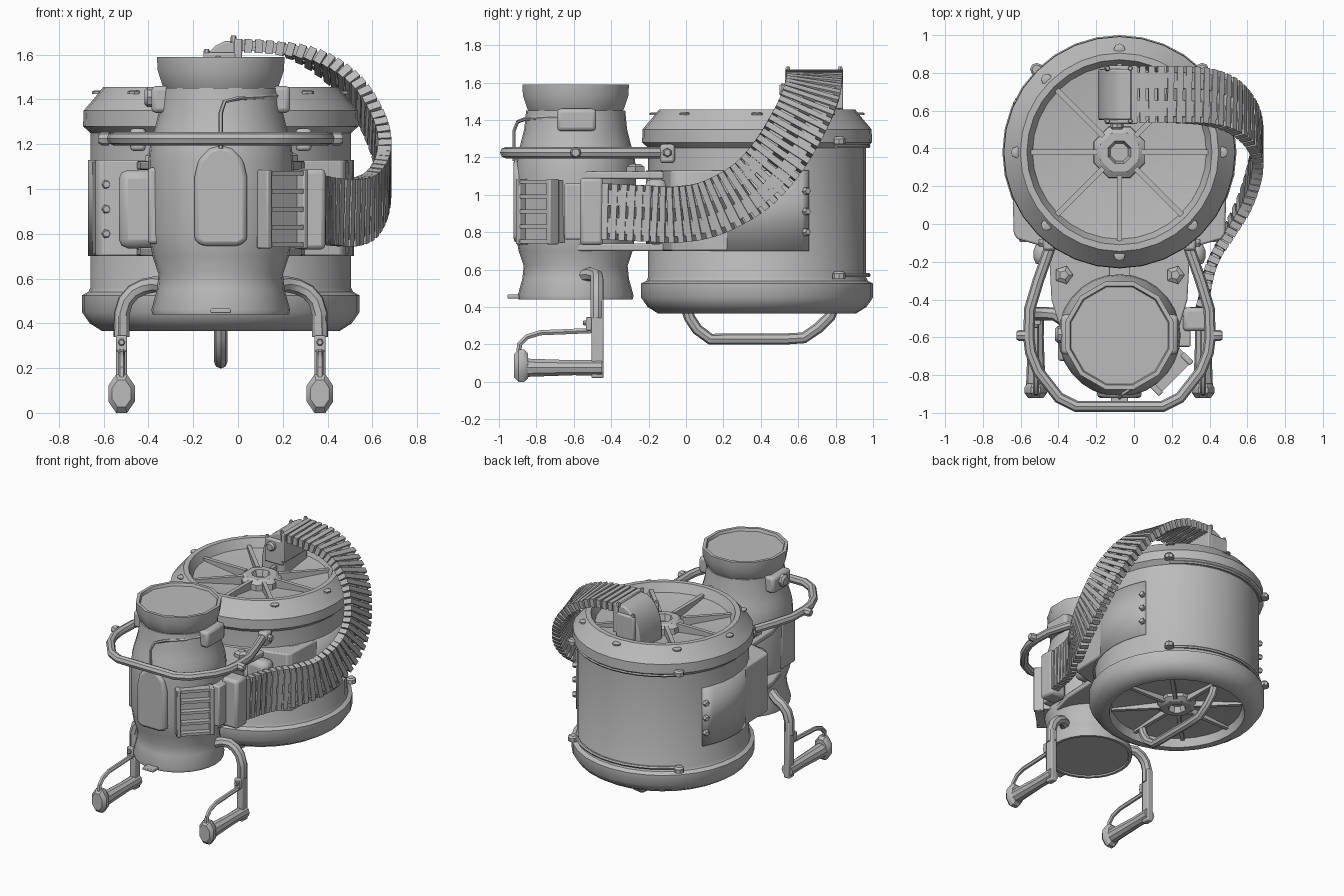
import bpy, bmesh, math
from mathutils import Vector, Matrix

cube = bpy.data.objects.get("Cube")
if cube:
    bpy.data.objects.remove(cube, do_unlink=True)

grey = bpy.data.materials.new("plain grey")
grey.use_nodes = True
grey.diffuse_color = (0.5, 0.5, 0.5, 1)
grey.node_tree.nodes["Principled BSDF"].inputs["Base Color"].default_value = (0.5, 0.5, 0.5, 1)

CX, DY, TY = -0.077, 0.38, -0.59      # shared x centre, drum y, tower y
SIDES = ((1, "left"), (-1, "right"))


def finish(obj, bevel=0, smooth=True):
    obj.data.materials.clear()
    obj.data.materials.append(grey)
    if bevel:
        mod = obj.modifiers.new("bevel", "BEVEL")
        mod.width, mod.segments, mod.limit_method = bevel, 2, "ANGLE"
    bpy.ops.object.select_all(action="DESELECT")
    obj.select_set(True)
    bpy.context.view_layer.objects.active = obj
    if smooth:
        bpy.ops.object.shade_smooth_by_angle(angle=math.radians(35))
    return obj


def from_bmesh(name, bm, bevel=0, smooth=True):
    bmesh.ops.recalc_face_normals(bm, faces=bm.faces)
    mesh = bpy.data.meshes.new(name)
    bm.to_mesh(mesh)
    bm.free()
    obj = bpy.data.objects.new(name, mesh)
    bpy.context.collection.objects.link(obj)
    return finish(obj, bevel, smooth)


def lathe(name, profile, loc, segs=32, axis=(0, 0, 1), scale=(1, 1, 1), turn=0):
    """Revolve (radius, height) points, then aim the height along axis."""
    bm = bmesh.new()
    vs = [bm.verts.new((r * math.cos(turn), r * math.sin(turn), h)) for r, h in profile]
    es = [bm.edges.new(p) for p in zip(vs, vs[1:])]
    bmesh.ops.spin(bm, geom=vs + es, cent=(0, 0, 0), axis=(0, 0, 1),
                   angle=math.tau, steps=segs, use_merge=True)
    bmesh.ops.remove_doubles(bm, verts=bm.verts, dist=1e-4)
    rot = Vector((0, 0, 1)).rotation_difference(Vector(axis)).to_matrix().to_4x4()
    bm.transform(Matrix.Translation(loc) @ Matrix.Diagonal((*scale, 1)) @ rot)
    return from_bmesh(name, bm)


def bolt(name, loc, axis, r=0.02, h=0.03, segs=6):
    return lathe(name, [(0, 0), (r, 0), (r, h * 0.7), (r * 0.7, h), (0, h)], loc, segs, axis)


def box(name, loc, size, turn=0, bevel=0.0):
    bm = bmesh.new()
    bmesh.ops.create_cube(bm, size=1, matrix=Matrix.Translation(loc)
                          @ Matrix.Rotation(turn, 4, "Z") @ Matrix.Diagonal((*size, 1)))
    return from_bmesh(name, bm, bevel, bool(bevel))


def prism(name, points, depth, bevel=0):
    """Extrude a planar loop of 3D points by the depth vector."""
    bm = bmesh.new()
    face = bm.faces.new([bm.verts.new(p) for p in points])
    ext = bmesh.ops.extrude_face_region(bm, geom=[face])
    bmesh.ops.translate(bm, vec=depth, verts=[v for v in ext["geom"] if isinstance(v, bmesh.types.BMVert)])
    return from_bmesh(name, bm, bevel)


def tube(name, points, radius, sides=2):
    cu = bpy.data.curves.new(name, "CURVE")
    cu.dimensions, cu.bevel_depth, cu.bevel_resolution, cu.use_fill_caps = "3D", radius, sides, True
    sp = cu.splines.new("POLY")
    sp.points.add(len(points) - 1)
    for p, co in zip(sp.points, points):
        p.co = (*co, 1)
    obj = bpy.data.objects.new(name, cu)
    bpy.context.collection.objects.link(obj)
    bpy.ops.object.select_all(action="DESELECT")
    obj.select_set(True)
    bpy.context.view_layer.objects.active = obj
    bpy.ops.object.convert(target="MESH")
    return finish(bpy.context.view_layer.objects.active)


def around(angle, r, z):
    a = math.radians(angle)
    return (CX + r * math.cos(a), DY + r * math.sin(a), z)


# Drum with flared rims and dished ends
lathe("drum", [(0, .465), (.46, .425), (.48, .365), (.53, .365), (.585, .40), (.62, .45), (.62, .525),
               (.592, .54), (.582, .56), (.582, 1.25), (.615, 1.28), (.612, 1.35), (.565, 1.405),
               (.525, 1.455), (.49, 1.455), (.46, 1.39), (0, 1.33)], (CX, DY, 0), 32)
hub = [(.15, 1.31), (.145, 1.39), (.11, 1.415), (.065, 1.415), (.05, 1.37), (0, 1.37)]
lathe("top_hub", hub, (CX, DY, 0), 8, turn=math.pi / 8)
lathe("bottom_hub", [(r, 1.82 - z) for r, z in hub], (CX, DY, 0), 8, turn=math.pi / 8)
for i in range(8):
    a = i * 45
    for z, end in ((1.365, "top"), (.455, "bottom")):
        box(f"{end}_spoke_{i}", around(a, .30, z), (.36, .028, .09), math.radians(a))
    bolt(f"top_rim_stud_{i}", around(a, .545, 1.425), (0, 0, 1), .03, .015, 8)

# Lugs and wire rings at the drum rims
for z, end in ((1.29, "upper"), (.57, "lower")):
    for a in (45, 135):
        bolt(f"{end}_lug_{a}", around(a, .62, z - .02), (0, 0, 1), .035, .04, 8)
    tube(f"{end}_wire", [around(a, .595, z - .03 if z > 1 else z) for a in range(45, 136, 9)], .012, 1)

# Strap wrapped round the front of the drum, with bolted ends
bm = bmesh.new()
for a in range(152, 388, 8):
    b = min(a + 8, 388)
    bm.faces.new([bm.verts.new(around(*p)) for p in
                  ((a, .58, .70), (b, .58, .70), (b, .58, 1.13), (a, .58, 1.13))])
bmesh.ops.remove_doubles(bm, verts=bm.verts, dist=1e-4)
strap = from_bmesh("drum_strap", bm)
thick = strap.modifiers.new("thickness", "SOLIDIFY")
thick.thickness, thick.offset = .028, 0
for s, side in SIDES:
    a = 90 - s * 62
    for z in (.80, .91, 1.02):
        bolt(f"{side}_strap_bolt_{z}", around(a + s * -2, .585, z),
             Vector(around(a, 1, 0)) - Vector((CX, DY, 0)), .022, .035)
        bolt(f"{side}_front_bolt_{z}", (CX + s * .51, -.065, z), (0, -1, 0), .022, .03)
    # Wings and neck plates joining drum and tower
    prism(f"{side}_wing", [(CX + s * x, y, .70) for x, y in
                           ((.585, .36), (.565, .15), (.56, -.05), (.54, -.08), (.40, -.12), (.25, -.14), (.25, .1))],
          (0, 0, .43), .01)
    box(f"{side}_wing_pad", (CX + s * .37, -.16, .91), (.17, .12, .35), 0, .04)
    for z, end in ((1.105, "upper"), (.72, "lower")):
        prism(f"{side}_{end}_arm", [(CX + s * x, y, z - .02) for x, y in
                                    ((.38, 0), (.36, -.40), (.30, -.6), (.05, -.5), (.05, -.1))], (0, 0, .04), .008)
    lathe(f"{side}_arm_knob", [(0, 0), (.05, 0), (.05, .03), (.025, .045), (0, .045)],
          (CX + s * .295, -.27, 1.12), 5)
box("neck_core", (CX, -.25, .91), (.48, .28, .24), 0, .02)

# Carrying handle under the drum
tube("bottom_handle", [(CX, y, z) for y, z in ((.0, .40), (.02, .34), (.06, .28), (.13, .228), (.24, .228),
     (.52, .228), (.63, .235), (.71, .29), (.77, .35), (.79, .40))], .03)

# Tower: waisted tube with faceted collar
lathe("tower", [(0, .45), (.28, .45), (.285, .44), (.305, .44), (.31, .46), (.285, .55), (.278, .62), (.305, .70),
                (.322, .80), (.324, 1.12), (.318, 1.18), (.31, 1.22), (.295, 1.27), (.275, 1.35), (.265, 1.45),
                (0, 1.45)], (CX, TY, 0), 28)
lathe("tower_collar", [(.25, 1.43), (.268, 1.46), (.292, 1.53), (.295, 1.59), (.272, 1.59), (.265, 1.57),
                       (0, 1.57)], (CX, TY, 0), 12, turn=math.pi / 12)
prism("front_pad", [(CX + x, -.86, z) for x, z in
                    ((-.118, .77), (-.08, .745), (.08, .745), (.118, .77), (.118, 1.05), (.10, 1.13), (.05, 1.18),
                     (0, 1.195), (-.05, 1.18), (-.10, 1.13), (-.118, 1.05))], (0, -.062, 0), .02)
box("front_tab", (CX, -.92, .456), (.09, .07, .02), 0, .005)

# Sensor boxes and cable on the tower neck
for s, side in SIDES:
    box(f"{side}_neck_box", (CX + s * .265, -.585, 1.40), (.09, .21, .12), 0, .02)
bolt("right_neck_knob", (CX - .295, -.585, 1.41), (-1, 0, 0), .045, .045, 8)
tube("cable", [(CX, -.92, 1.18), (CX, -.92, 1.34), (-.06, -.90, 1.39), (.0, -.86, 1.405), (.10, -.79, 1.41),
               (.17, -.69, 1.415), (.19, -.62, 1.415)], .01, 1)

# Handle rail around the tower
half = [(.23, -.965), (.32, -.92), (.43, -.78), (.47, -.68), (.48, -.60), (.475, -.45), (.43, -.30), (.37, -.13)]
tube("handle_rail", [(CX - x, y, 1.225) for x, y in reversed(half)] + [(CX + x, y, 1.225) for x, y in half], .03)
for s, side in SIDES:
    box(f"{side}_rail_mount", (CX + s * .37, -.10, 1.22), (.07, .08, .10), 0, .015)
    bolt(f"{side}_rail_screw", (CX + s * .40, -.10, 1.225), (s, 0, 0), .025, .03)
    bolt(f"{side}_rail_boss", (CX + s * .50, -.59, 1.225), (s, 0, 0), .03, .045, 8)

# Louvred vent on the tower's front left
vc, turn = Vector((.15, -.745, .91)), math.radians(45)
u, n = Vector((.707, .707, 0)), Vector((.707, -.707, 0))
box("vent_back", vc, (.25, .12, .33), turn)
for k in (-1, 1):
    box(f"vent_post_{k}", vc + u * .115 * k + n * .07, (.03, .07, .35), turn, .006)
for k in range(5):
    box(f"vent_slat_{k}", vc + n * .07 + Vector((0, 0, .08 * (k - 2))), (.23, .06, .02), turn)

# Hose socket and matching side block
box("hose_socket", (.325, -.505, .91), (.13, .125, .36), 0, .02)
box("socket_bridge", (.25, -.57, .91), (.10, .16, .30), 0, .01)
box("right_side_block", (CX - .295, -.64, .925), (.06, .17, .34), 0, .015)

# Flat segmented hose
path = [Vector(p) for p in ((.30, -.60, .91), (.36, -.43, .91), (.41, -.22, .90), (.505, -.04, .895), (.595, .14, .93),
                            (.65, .34, 1.04), (.64, .49, 1.20), (.545, .61, 1.40), (.40, .67, 1.54),
                            (.22, .685, 1.62), (.0, .685, 1.64), (-.2, .685, 1.63))]


def hose_point(t):
    i = min(int(t), len(path) - 4)
    f = t - i
    a, b, c, d = path[i:i + 4]
    return 0.5 * (2 * b + (c - a) * f + (2 * a - 5 * b + 4 * c - d) * f * f + (3 * b - a - 3 * c + d) * f ** 3)


fine = [hose_point(k * (len(path) - 3) / 600) for k in range(601)]
length = [0]
for p, q in zip(fine, fine[1:]):
    length.append(length[-1] + (q - p).length)
bm, links = bmesh.new(), 82
for k in range(links + 1):
    f = k / links
    j = min(max(next(m for m, l in enumerate(length) if l >= length[-1] * f * .9999), 1), 599)
    t = (fine[j + 1] - fine[j - 1]).normalized()
    swing = min(max((f - .15) / .75, 0), 1) * math.pi / 2
    w = Vector((0, -math.sin(swing), math.cos(swing)))
    w = (w - t * w.dot(t)).normalized()
    rot = Matrix((t, w, t.cross(w))).transposed().to_4x4()
    # Full-width ribs alternate with pairs of short links
    for offset, size in ([(0, (.034, .30, .06))] if k % 2 == 0 else [(d, (.03, .085, .045)) for d in (-.075, .075)]):
        bmesh.ops.create_cube(bm, size=1, matrix=Matrix.Translation(fine[j] + w * offset) @ rot
                              @ Matrix.Diagonal((*size, 1)))
from_bmesh("segmented_hose", bm, 0, False)

# Hose outlet housing on top of the drum
prism("hose_outlet", [(x, .55, z) for x, z in ((0, 1.35), (0, 1.66), (-.06, 1.66), (-.10, 1.64), (-.14, 1.60),
                                               (-.175, 1.53), (-.19, 1.45), (-.19, 1.35))], (0, .27, 0), .01)
box("outlet_flange", (-.0, .685, 1.565), (.035, .31, .21), 0, .006)
for y in (.545, .825):
    box(f"outlet_rib_{y}", (-.08, y, 1.52), (.15, .03, .18), 0, .01)
    for x, z in ((-.14, 1.595), (-.02, 1.655)):
        bolt(f"outlet_bolt_{x}_{y}", (x, y, z), (0, 0, 1), .014, .03)
bolt("outlet_knob", (-.09, .54, 1.56), (0, -1, 0), .035, .04, 8)

# Legs with feet and thin braces
for s, side in SIDES:
    x = CX + s * .443
    tube(f"{side}_leg_arm", [(CX + s * a, y, z) for a, y, z in ((.23, -.57, .565), (.29, -.51, .575), (.34, -.478, .565),
         (.39, -.475, .54), (.425, -.475, .50), (.443, -.475, .44), (.443, -.475, .34))], .036)
    box(f"{side}_leg", (x, -.473, .23), (.048, .066, .42), 0, .008)
    lathe(f"{side}_foot_bar", [(0, 0), (.045, 0), (.042, .15), (.052, .42), (0, .42)], (x, -.45, .075), 10, (0, -1, 0))
    lathe(f"{side}_foot_pad", [(0, 0), (.05, 0), (.064, .02), (.064, .05), (.045, .075), (0, .075)],
          (x, -.845, .086), 8, (0, -1, 0), (1, 1, 1.455), math.pi / 8)
    tube(f"{side}_brace", [(x, y, z) for y, z in ((-.47, .275), (-.78, .262), (-.85, .24), (-.89, .20), (-.895, .14))],
         .016, 1)
    box(f"{side}_brace_clip", (x, -.52, .31), (.05, .03, .07), 0, .006)
    bolt(f"{side}_leg_bolt", (x, -.535, .315), (0, -1, 0), .016, .015)
